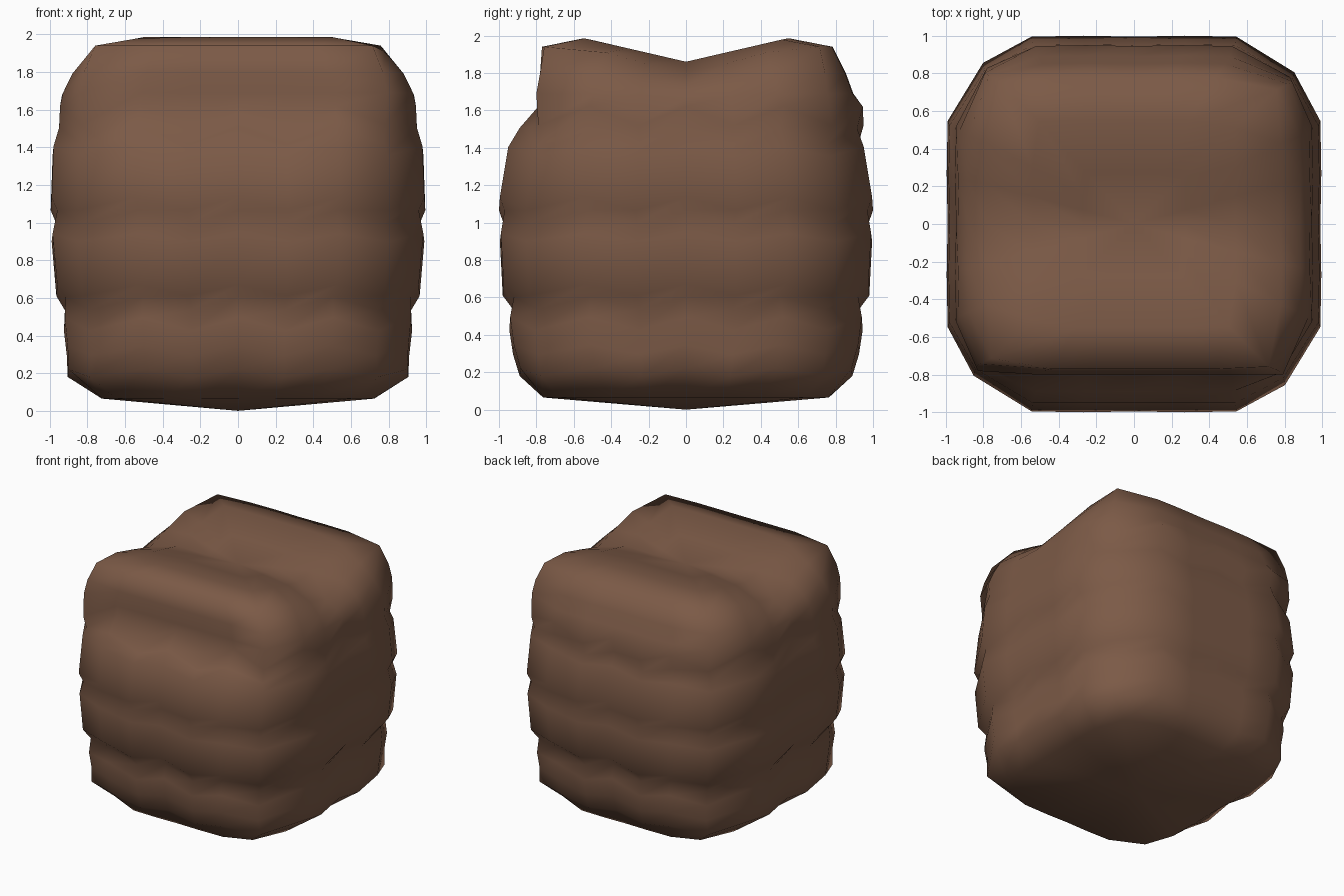
import bpy, bmesh

if "Cube" in bpy.data.objects:
    bpy.data.objects.remove(bpy.data.objects["Cube"])

brown = bpy.data.materials.new("dark brown")
brown.diffuse_color = (0.2, 0.102, 0.062, 1)
brown.use_nodes = True
brown.node_tree.nodes["Principled BSDF"].inputs["Base Color"].default_value = brown.diffuse_color

# Rounded-square cross-section: one quadrant, turned four times (24 columns)
quadrant = [(1, 0), (1.005, .27), (1, .55), (.86, .81), (.55, 1), (.27, 1.005)]
section = []
for turn in range(4):
    for x, y in quadrant:
        for _ in range(turn):
            x, y = -y, x
        section.append((x, y))

# Layers: z, half width, half depth, front limit, tuft wave, top valley depth, corner fullness
layers = [
    (.065, .72, .76, 1, 0, 0, 1.04),
    (.20, .90, .885, 1, .02, 0, 1.02),
    (.32, .905, .92, 1, .025, 0, 1),
    (.46, .92, .94, 1, .035, 0, 1),
    (.57, .915, .92, 1, .035, 0, 1),
    (.64, .96, .975, 1, .03, 0, 1),
    (.92, .985, .99, 1, .02, 0, 1),
    (1.03, .96, .97, 1, .035, 0, 1),
    (1.10, .99, .995, 1, .035, 0, 1),
    (1.38, .98, .95, .95, .025, 0, 1),
    (1.46, .95, .915, .89, .045, 0, 1.01),
    (1.57, .945, .945, .79, .05, 0, 1.02),
    (1.69, .93, .89, .80, 0, .02, 1.05),
    (1.80, .88, .85, .78, 0, .07, 1.08),
    (1.94, .78, .78, .77, 0, .15, 1.13),
    (1.985, .54, .55, .55, 0, .125, 1.15),
    (1.985, .27, .275, .275, 0, .125, 1.15),
]

bm = bmesh.new()
rings = []
for z, hx, hy, front, wave, valley, full in layers:
    ring = []
    for i, (sx, sy) in enumerate(section):
        corner = full if i % 6 == 3 else 1
        x, y = sx * hx * corner, max(sy * hy * corner, -front)
        zz = z + wave * (1 if i % 2 == 0 else -1)
        zz -= valley * max(0, 1 - abs(y) / .54)
        ring.append(bm.verts.new((x, y, zz)))
    rings.append(ring)

n = len(section)
for low, high in zip(rings, rings[1:]):
    for i in range(n):
        j = (i + 1) % n
        bm.faces.new((low[i], low[j], high[j], high[i]))

# Shallow pointed underside and centre of the valley
bottom = bm.verts.new((0, 0, 0))
top = bm.verts.new((0, 0, 1.86))
for i in range(n):
    j = (i + 1) % n
    bm.faces.new((rings[0][j], rings[0][i], bottom))
    bm.faces.new((rings[-1][i], rings[-1][j], top))
bmesh.ops.recalc_face_normals(bm, faces=bm.faces)
for f in bm.faces:
    f.smooth = True

mesh = bpy.data.meshes.new("shaggy_block")
bm.to_mesh(mesh)
bm.free()
mesh.materials.append(brown)
block = bpy.data.objects.new("shaggy_block", mesh)
bpy.context.collection.objects.link(block)
